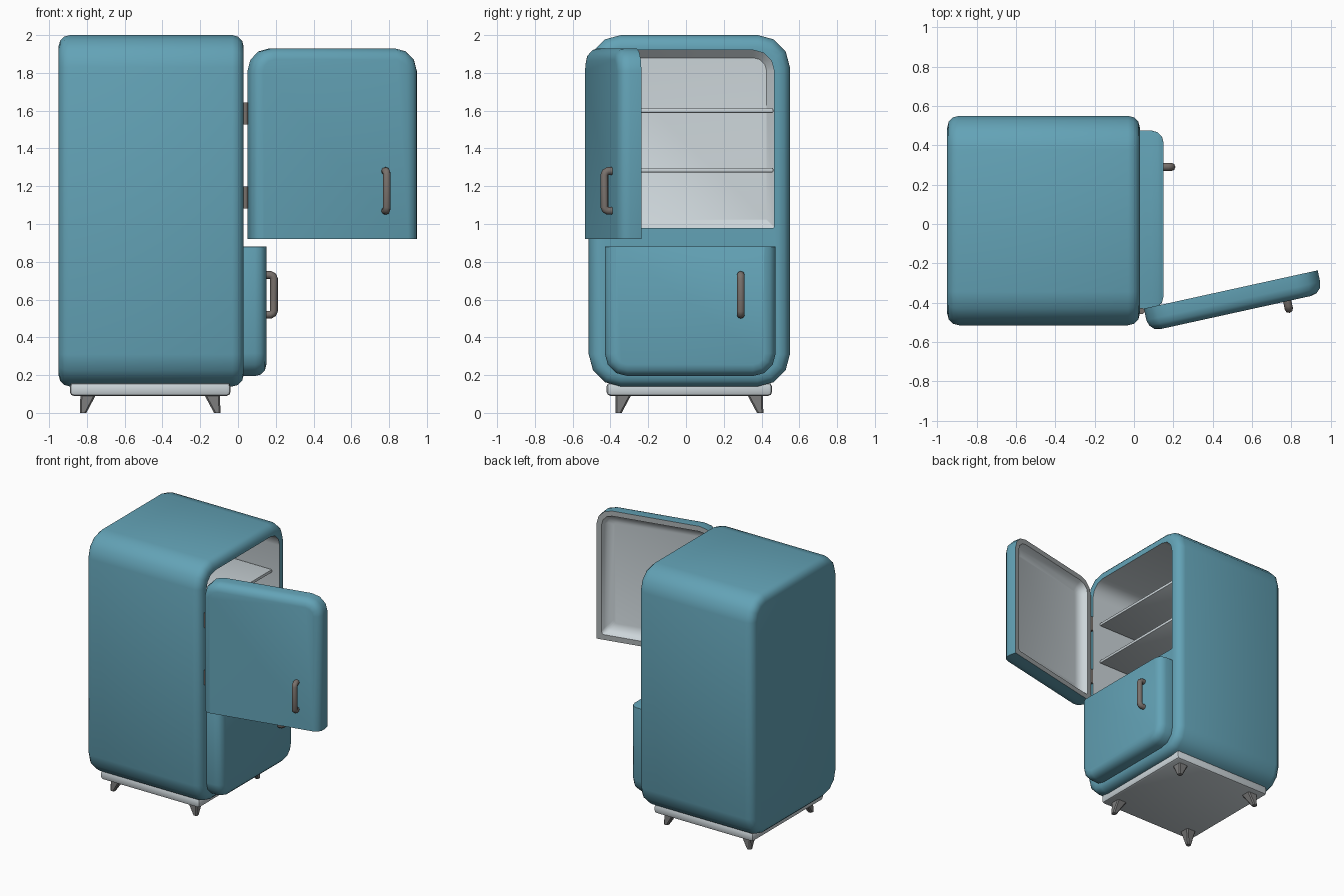
import bpy, bmesh, math
from mathutils import Matrix, Vector

if "Cube" in bpy.data.objects:
    bpy.data.objects.remove(bpy.data.objects["Cube"])


def material(name, rgb):
    m = bpy.data.materials.new(name)
    m.diffuse_color = (*rgb, 1)
    m.use_nodes = True
    m.node_tree.nodes["Principled BSDF"].inputs["Base Color"].default_value = m.diffuse_color
    return m


TEAL = material("teal enamel", (0.125, 0.365, 0.47))
WHITE = material("pale lining", (0.60, 0.66, 0.69))
SEAL = material("seal grey", (0.40, 0.43, 0.44))
METAL = material("warm metal", (0.19, 0.165, 0.15))
LEG = material("leg grey", (0.20, 0.20, 0.20))


def finish(name, bm, mats, matrix=Matrix(), angle=40):
    bm.transform(matrix)
    bmesh.ops.recalc_face_normals(bm, faces=bm.faces)
    me = bpy.data.meshes.new(name)
    bm.to_mesh(me)
    bm.free()
    ob = bpy.data.objects.new(name, me)
    bpy.context.collection.objects.link(ob)
    for m in mats:
        me.materials.append(m)
    smooth(ob, angle)
    return ob


def smooth(ob, angle=40):
    bpy.ops.object.select_all(action='DESELECT')
    ob.select_set(True)
    bpy.context.view_layer.objects.active = ob
    bpy.ops.object.shade_smooth_by_angle(angle=math.radians(angle))


def ring(x, y0, y1, z0, z1, rb, rt, seg=3):
    """Rounded rectangle in the YZ plane with separate bottom and top radii."""
    pts = []
    corners = [(y1 - rt, z1 - rt, rt, 0), (y0 + rt, z1 - rt, rt, 90),
               (y0 + rb, z0 + rb, rb, 180), (y1 - rb, z0 + rb, rb, 270)]
    for cy, cz, r, start in corners:
        for i in range(seg + 1):
            a = math.radians(start + 90 * i / seg)
            pts.append(Vector((x, cy + r * math.cos(a), cz + r * math.sin(a))))
    return pts


def loft(rings, mat_of):
    """Skin the rings in order and cap both ends; mat_of(i) colours section i."""
    bm = bmesh.new()
    loops = [[bm.verts.new(p) for p in r] for r in rings]
    n = len(loops[0])
    for i, (a, b) in enumerate(zip(loops, loops[1:])):
        for k in range(n):
            f = bm.faces.new((a[k], a[(k + 1) % n], b[(k + 1) % n], b[k]))
            f.material_index = mat_of(i)
    bm.faces.new(loops[0]).material_index = mat_of(0)
    bm.faces.new(loops[-1]).material_index = mat_of(len(loops) - 2)
    return bm


def box(name, x0, x1, y0, y1, z0, z1, mat, bevel):
    bm = bmesh.new()
    bmesh.ops.create_cube(bm, size=1)
    m = (Matrix.Translation(((x0 + x1) / 2, (y0 + y1) / 2, (z0 + z1) / 2))
         @ Matrix.Diagonal((x1 - x0, y1 - y0, z1 - z0, 1)))
    bm.transform(m)
    bmesh.ops.bevel(bm, geom=bm.edges[:], offset=bevel, segments=2,
                    profile=0.5, affect='EDGES')
    return finish(name, bm, [mat])


# arc steps of a rounded edge: (distance from the end face, inset)
def edge_arc(r, steps=3):
    return [(r * (1 - math.cos(t)), r * (1 - math.sin(t)))
            for t in (math.pi / 2 * i / steps for i in range(steps + 1))]


# Cabinet: rounded shell, front face and lined food compartment
X0, X1, Y0, Y1, Z0, Z1, R = -0.95, 0.03, -0.515, 0.55, 0.14, 2.0, 0.17


def shell(x, i):
    return ring(x, Y0 + i, Y1 - i, Z0 + i, Z1 - i, R - i, R - i)


arc = edge_arc(0.06)
rings = [shell(X0 + d, i) for d, i in arc]
rings += [shell(X1 - d, i) for d, i in reversed(arc)]
n_shell = len(rings)
for x, i in ((X1, 0), (-0.83, 0), (-0.87, 0.04)):
    rings.append(ring(x, -0.43 + i, 0.467 - i, 0.98 + i, 1.92 - i, 0.005, 0.11 - i))
finish("cabinet", loft(rings, lambda i: 0 if i < n_shell else 1), [TEAL, WHITE])

# Shelves
for z in (1.60, 1.285):
    box("shelf", -0.86, -0.03, -0.425, 0.462, z - 0.012, z + 0.012, WHITE, 0.006)


# Doors: flat edge at local z = 0, rounded corners at the far edge
def door(name, height, matrix):
    w, depth, r = 0.905, 0.12, 0.12

    def outer(x, i):
        return ring(x, i, w - i, 0, height - i, 0.002, r - i)

    def inner(x, i, rb):
        return ring(x, i, w - i, i, height - i, rb, max(r - i, 0.03))

    rs = [outer(depth - d, i) for d, i in edge_arc(0.06)]
    rs.append(outer(0, 0))
    n = len(rs)
    rs += [inner(0, 0.04, 0.02), inner(0.025, 0.05, 0.03),
           inner(0.05, 0.07, 0.03), inner(0.06, 0.11, 0.03)]
    finish(name, loft(rs, lambda i: 0 if i < n - 1 else (1 if i == n - 1 else 2)),
           [TEAL, SEAL, WHITE], matrix)

    # Pull handle: bent tube
    cu = bpy.data.curves.new(name + "_handle", 'CURVE')
    cu.dimensions = '3D'
    cu.bevel_depth, cu.bevel_resolution, cu.use_fill_caps = 0.021, 2, True
    path = [(0.11, -0.105), (0.142, -0.105), (0.155, -0.098), (0.16, -0.085)]
    path += [(x, -z) for x, z in reversed(path)]
    sp = cu.splines.new('POLY')
    sp.points.add(len(path) - 1)
    for p, (x, z) in zip(sp.points, path):
        p.co = (*(matrix @ Vector((x, 0.72, z + 0.255))), 1)
    cu.materials.append(METAL)
    ob = bpy.data.objects.new(name + "_handle", cu)
    bpy.context.collection.objects.link(ob)
    bpy.ops.object.select_all(action='DESELECT')
    ob.select_set(True)
    bpy.context.view_layer.objects.active = ob
    bpy.ops.object.convert(target='MESH')
    smooth(bpy.context.object, 50)


door("upper_door", 1.01, Matrix.Translation((0.05, -0.43, 0.92))
     @ Matrix.Rotation(math.radians(-77.6), 4, 'Z'))
door("lower_door", 0.685, Matrix.Translation((0.03, -0.43, 0.88))
     @ Matrix.Diagonal((1, 1, -1, 1)))

# Hinges
for z in (1.14, 1.585):
    bm = bmesh.new()
    bmesh.ops.create_cone(bm, cap_ends=True, segments=12, radius1=0.016,
                          radius2=0.016, depth=0.115)
    finish("hinge", bm, [METAL], Matrix.Translation((0.038, -0.443, z)))

# Plinth
box("plinth", -0.89, -0.04, -0.42, 0.455, 0.09, 0.16, WHITE, 0.02)

# Legs: tapered towards the outer corners
for sx in (-1, 1):
    for sy in (-1, 1):
        bm = bmesh.new()
        bmesh.ops.create_cube(bm, size=1)
        for v in bm.verts:
            top = v.co.z > 0
            size, off = (0.085, 0.0) if top else (0.034, 0.028)
            v.co = (v.co.x * size + sx * off, v.co.y * size + sy * off,
                    0.1 if top else 0)
        bmesh.ops.bevel(bm, geom=[e for e in bm.edges
                                  if abs(e.verts[0].co.z - e.verts[1].co.z) > 0.05],
                        offset=0.008, segments=1, affect='EDGES')
        finish("leg", bm, [LEG],
               Matrix.Translation((-0.465 + sx * 0.327, 0.0175 + sy * 0.347, 0)), 20)
